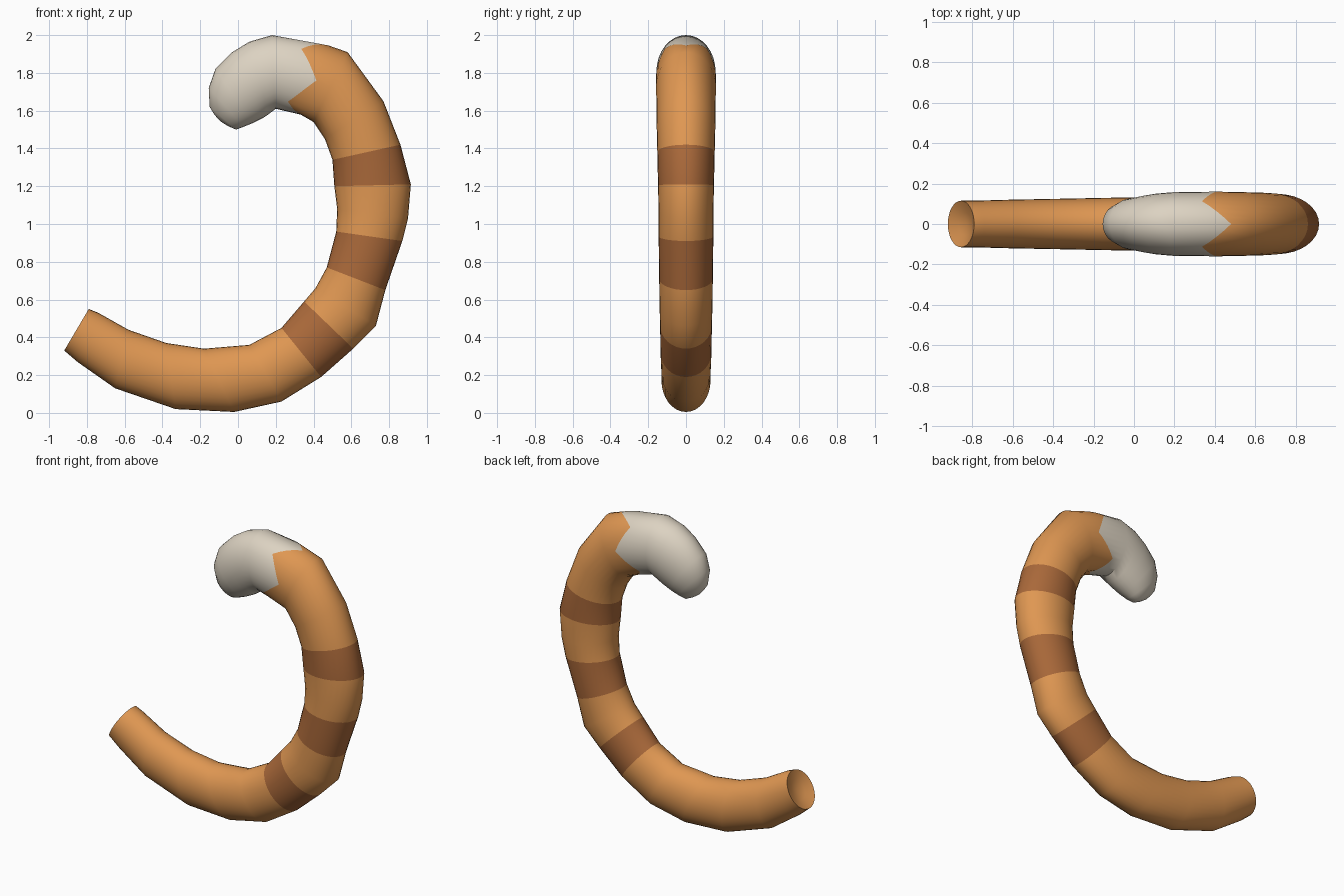
import bpy, bmesh
from math import cos, sin, pi
from mathutils import Vector

if "Cube" in bpy.data.objects:
    bpy.data.objects.remove(bpy.data.objects["Cube"], do_unlink=True)

SIDES = 32


def make_material(name, colour):
    mat = bpy.data.materials.new(name)
    mat.use_nodes = True
    mat.diffuse_color = (*colour, 1)
    mat.node_tree.nodes["Principled BSDF"].inputs["Base Color"].default_value = (*colour, 1)
    return mat


materials = [
    make_material("orange fur", (0.74, 0.31, 0.085)),
    make_material("brown stripe", (0.40, 0.14, 0.042)),
    make_material("cream tip", (0.72, 0.65, 0.54)),
]
ORANGE, BROWN, CREAM = range(len(materials))

# Sections of the curl: inner x, z, outer x, z, half depth
base_sections = [
    (-.79, .55, -.92, .33, .115), (-.74, .53, -.85, .27, .115),
    (-.58, .44, -.65, .13, .12), (-.38, .37, -.33, .02, .125),
    (-.18, .34, -.02, .005, .13), (.06, .36, .23, .06, .13),
]
stripe_low = [(.23, .45, .44, .19, .135), (.35, .59, .61, .34, .137)]
gap_low = [(.41, .66, .73, .46, .14)]
stripe_middle = [(.47, .77, .78, .65, .142), (.52, .96, .87, .91, .145)]
gap_high = [(.525, 1.08, .90, 1.03, .145)]
stripe_high = [(.51, 1.20, .915, 1.21, .148), (.50, 1.34, .86, 1.42, .152)]
shoulder = [(.46, 1.45, .77, 1.65, .156), (.40, 1.54, .58, 1.91, .158)]
tip_sections = [
    (.20, 1.61, .18, 2.0, .157), (.16, 1.58, .06, 1.965, .15),
    (.13, 1.56, -.03, 1.91, .14), (.08, 1.535, -.12, 1.82, .125),
    (.03, 1.515, -.155, 1.72, .10), (-.01, 1.50, -.15, 1.62, .06),
]
# The fur boundary swings between these two sections
tooth_long = (.35, 1.575, .48, 1.945, .16)
tooth_short = (.25, 1.59, .35, 1.985, .16)


def section_point(section, angle):
    ix, iz, ox, oz, depth = section
    inner, outer = Vector((ix, 0, iz)), Vector((ox, 0, oz))
    point = (inner + outer) / 2 + (outer - inner) / 2 * cos(angle)
    point.y = depth * sin(angle)
    return point


def ring(bm, section, other=None):
    verts = []
    for i in range(SIDES):
        angle = 2 * pi * i / SIDES
        point = section_point(section, angle)
        if other:
            # Triangle wave with four teeth around the section
            phase = (i % (SIDES // 4)) / (SIDES // 4)
            wave = 1 - abs(2 * phase - 1)
            point = point.lerp(section_point(other, angle), wave)
        verts.append(bm.verts.new(point))
    return verts


def bridge(bm, first, second, colour):
    for i in range(SIDES):
        j = (i + 1) % SIDES
        face = bm.faces.new((first[i], first[j], second[j], second[i]))
        face.material_index = colour


def cap(bm, verts, offset, colour):
    centre = sum((v.co for v in verts), Vector()) / SIDES
    # Inner loop makes the cap softly domed or dished
    loop = [bm.verts.new(v.co.lerp(centre, 0.5) + offset * 0.7) for v in verts]
    bridge(bm, verts, loop, colour)
    middle = bm.verts.new(centre + offset)
    for i in range(SIDES):
        face = bm.faces.new((loop[i], loop[(i + 1) % SIDES], middle))
        face.material_index = colour


# Each entry: section, its partner if jagged, colour of the span that follows
plan = []


def add_run(sections, colours):
    for section, colour in zip(sections, colours):
        plan.append((section, None, colour))


add_run(base_sections, [ORANGE] * len(base_sections))
for stripe, gap in ((stripe_low, gap_low), (stripe_middle, gap_high), (stripe_high, shoulder)):
    add_run(stripe, [BROWN, ORANGE])
    add_run(gap, [ORANGE] * len(gap))
plan.append((tooth_long, tooth_short, CREAM))
add_run(tip_sections, [CREAM] * len(tip_sections))

# Striped tail, lofted through all sections
bm = bmesh.new()
rings = [ring(bm, section, other) for section, other, _ in plan]
for k in range(len(rings) - 1):
    bridge(bm, rings[k], rings[k + 1], plan[k][2])
cap(bm, rings[0], Vector((.03, 0, -.015)), ORANGE)
cap(bm, rings[-1], Vector((-.015, 0, -.015)), CREAM)
bmesh.ops.recalc_face_normals(bm, faces=bm.faces)

mesh = bpy.data.meshes.new("striped_tail")
bm.to_mesh(mesh)
bm.free()
for mat in materials:
    mesh.materials.append(mat)
tail = bpy.data.objects.new("striped_tail", mesh)
bpy.context.collection.objects.link(tail)
bpy.ops.object.select_all(action="DESELECT")
tail.select_set(True)
bpy.context.view_layer.objects.active = tail
bpy.ops.object.shade_smooth_by_angle(angle=pi / 4)
